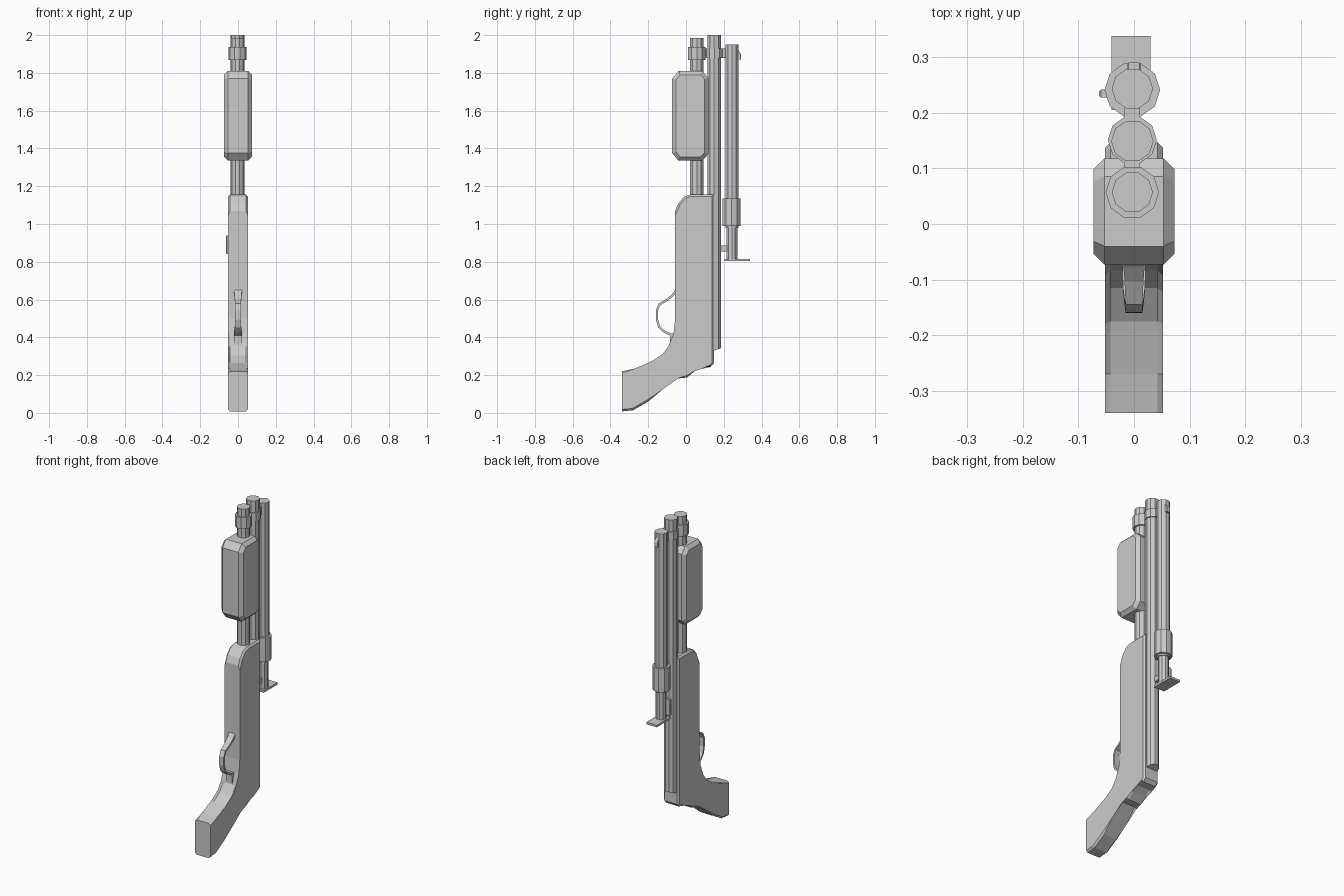
import bpy, bmesh
from math import cos, sin, pi
from mathutils import Vector

if "Cube" in bpy.data.objects:
    bpy.data.objects.remove(bpy.data.objects["Cube"])


def finish(name, bm):
    bmesh.ops.recalc_face_normals(bm, faces=bm.faces)
    mesh = bpy.data.meshes.new(name)
    bm.to_mesh(mesh)
    bm.free()
    ob = bpy.data.objects.new(name, mesh)
    bpy.context.collection.objects.link(ob)
    return ob


def loft(bm, rings):
    """Skin a list of closed rings and cap both ends."""
    vs = [[bm.verts.new(p) for p in r] for r in rings]
    n = len(vs[0])
    for a, b in zip(vs, vs[1:]):
        for i in range(n):
            j = (i + 1) % n
            bm.faces.new((a[i], a[j], b[j], b[i]))
    bm.faces.new(vs[0])
    bm.faces.new(vs[-1])


def slab(name, profile, half, bevel, keep_sharp=lambda y, z: False):
    """Side profile (y, z) extruded across x, rims chamfered except where kept sharp."""
    bm = bmesh.new()
    loft(bm, [[(x, y, z) for y, z in profile] for x in (-half, half)])
    rims = []
    for e in bm.edges:
        a, b = e.verts
        mid = (a.co + b.co) / 2
        if abs(a.co.x - b.co.x) < 1e-6 and not keep_sharp(mid.y, mid.z):
            rims.append(e)
    bmesh.ops.bevel(bm, geom=rims, offset=bevel, offset_type='OFFSET',
                    segments=1, profile=0.5, affect='EDGES', clamp_overlap=True)
    return finish(name, bm)


def tube(name, y, r, z0, z1, tilt=0.0, sides=10, x=-0.003):
    """Upright ten-sided rod; tilt slants its lower end."""
    ring = [(r * cos(2 * pi * i / sides), r * sin(2 * pi * i / sides)) for i in range(sides)]
    bm = bmesh.new()
    loft(bm, [[(x + u, y + v, z0 + tilt * v) for u, v in ring],
              [(x + u, y + v, z1) for u, v in ring]])
    return finish(name, bm)


def box(name, lo, hi):
    (x0, y0, z0), (x1, y1, z1) = lo, hi
    bm = bmesh.new()
    loft(bm, [[(x0, y0, z), (x1, y0, z), (x1, y1, z), (x0, y1, z)] for z in (z0, z1)])
    return finish(name, bm)


# Stock, grip and receiver in one body
slab("stock_body", [
    (-0.34, 0.008), (-0.34, 0.22), (-0.27, 0.235), (-0.175, 0.265), (-0.115, 0.305),
    (-0.083, 0.35), (-0.066, 0.42), (-0.057, 0.50), (-0.057, 1.07), (-0.04, 1.11),
    (-0.01, 1.145), (0.025, 1.156), (0.147, 1.156), (0.147, 0.262), (0.13, 0.243),
    (0.08, 0.243), (0.045, 0.22), (0.005, 0.187), (-0.045, 0.193), (-0.12, 0.127),
    (-0.20, 0.06), (-0.28, 0.014)], 0.052, 0.022,
    lambda y, z: y < -0.33 or (y < -0.05 and 0.44 < z < 1.08))

# Sliding fore grip
slab("fore_grip", [
    (-0.073, 1.375), (-0.04, 1.335), (0.085, 1.335), (0.118, 1.37),
    (0.118, 1.775), (0.085, 1.81), (-0.04, 1.81), (-0.073, 1.77)], 0.073, 0.02)

# Magazine tube, barrel and the rear side tube
tube("magazine_tube", 0.057, 0.037, 1.10, 1.985)
tube("barrel", 0.149, 0.038, 0.33, 2.0, tilt=0.35)
tube("rear_tube", 0.243, 0.037, 0.98, 1.95)
tube("rear_tube_tip", 0.243, 0.030, 0.81, 1.0)

# Collars and the bridge clamping the tubes together
tube("magazine_collar", 0.057, 0.048, 1.868, 1.938)
tube("barrel_collar", 0.151, 0.044, 1.88, 1.93)
tube("rear_collar", 0.241, 0.050, 0.99, 1.135)
box("collar_bridge", (-0.017, 0.07, 1.88), (0.011, 0.23, 1.93))

# Rear sight lug, foot plate, peg and side lever
slab_lug = slab("rear_lug", [(0.26, 1.925), (0.26, 1.87), (0.29, 1.87), (0.29, 1.90), (0.275, 1.925)],
                0.012, 0.002)
box("foot_plate", (-0.04, 0.205, 0.803), (0.03, 0.338, 0.816))
box("barrel_peg", (-0.015, 0.175, 0.855), (0.01, 0.22, 0.885))
slab_lever = slab("side_lever", [(0.227, 0.84), (0.242, 0.84), (0.242, 0.94), (0.227, 0.94)], 0.016, 0.004)
slab_lever.location.x = -0.047

# Trigger guard: flat strap swept along a loop, narrower at its outer bend
path = [(-0.05, 0.65, 0.021), (-0.072, 0.622, 0.019), (-0.10, 0.598, 0.017),
        (-0.14, 0.575, 0.015), (-0.153, 0.545, 0.015), (-0.154, 0.495, 0.015),
        (-0.142, 0.455, 0.017), (-0.115, 0.43, 0.020), (-0.06, 0.405, 0.021)]
rings = []
for i, (y, z, w) in enumerate(path):
    a, b = path[max(i - 1, 0)], path[min(i + 1, len(path) - 1)]
    t = Vector((b[0] - a[0], b[1] - a[1])).normalized() * 0.006
    rings.append([(-w, y + t.y, z - t.x), (w, y + t.y, z - t.x),
                  (w, y - t.y, z + t.x), (-w, y - t.y, z + t.x)])
guard = bmesh.new()
loft(guard, rings)
finish("trigger_guard", guard)
box("guard_foot", (-0.02, -0.086, 0.36), (0.02, -0.055, 0.42))
